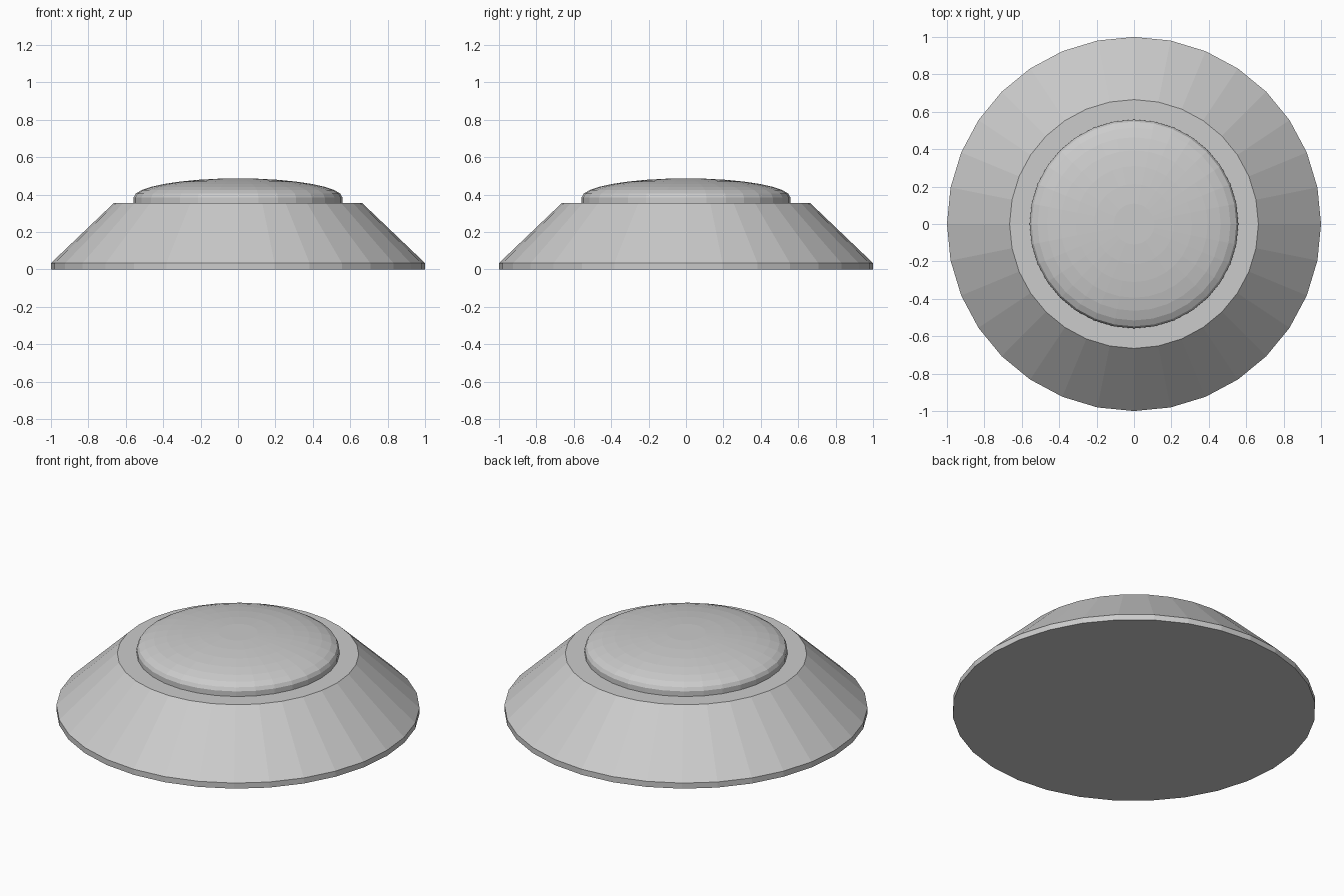
import bpy, bmesh, math

if "Cube" in bpy.data.objects:
    bpy.data.objects.remove(bpy.data.objects["Cube"])

SIDES = 32


def lathe(name, profile):
    """Revolve (radius, z) points, bottom to top; cap the open ends flat."""
    bm = bmesh.new()
    rings = []
    for r, z in profile:
        rings.append([bm.verts.new((r * math.cos(2 * math.pi * i / SIDES),
                                    r * math.sin(2 * math.pi * i / SIDES), z))
                      for i in range(SIDES)])
    for a, b in zip(rings, rings[1:]):
        for i in range(SIDES):
            j = (i + 1) % SIDES
            bm.faces.new((a[i], a[j], b[j], b[i]))
    bm.faces.new(rings[0][::-1])
    bm.faces.new(rings[-1])
    mesh = bpy.data.meshes.new(name)
    bm.to_mesh(mesh)
    bm.free()
    obj = bpy.data.objects.new(name, mesh)
    bpy.context.collection.objects.link(obj)
    return obj


# Sloped base with a thin vertical rim and flat top
lathe("base", [(1.0, 0.0), (1.0, 0.034), (0.665, 0.354)])

# Low domed button with a short straight wall
R, Z0, H = 0.558, 0.385, 0.102
dome = [(R, 0.354)]
for k in range(8):
    a = math.radians(11.25 * k)
    dome.append((R * math.cos(a), Z0 + H * math.sin(a)))
lathe("button", dome)
